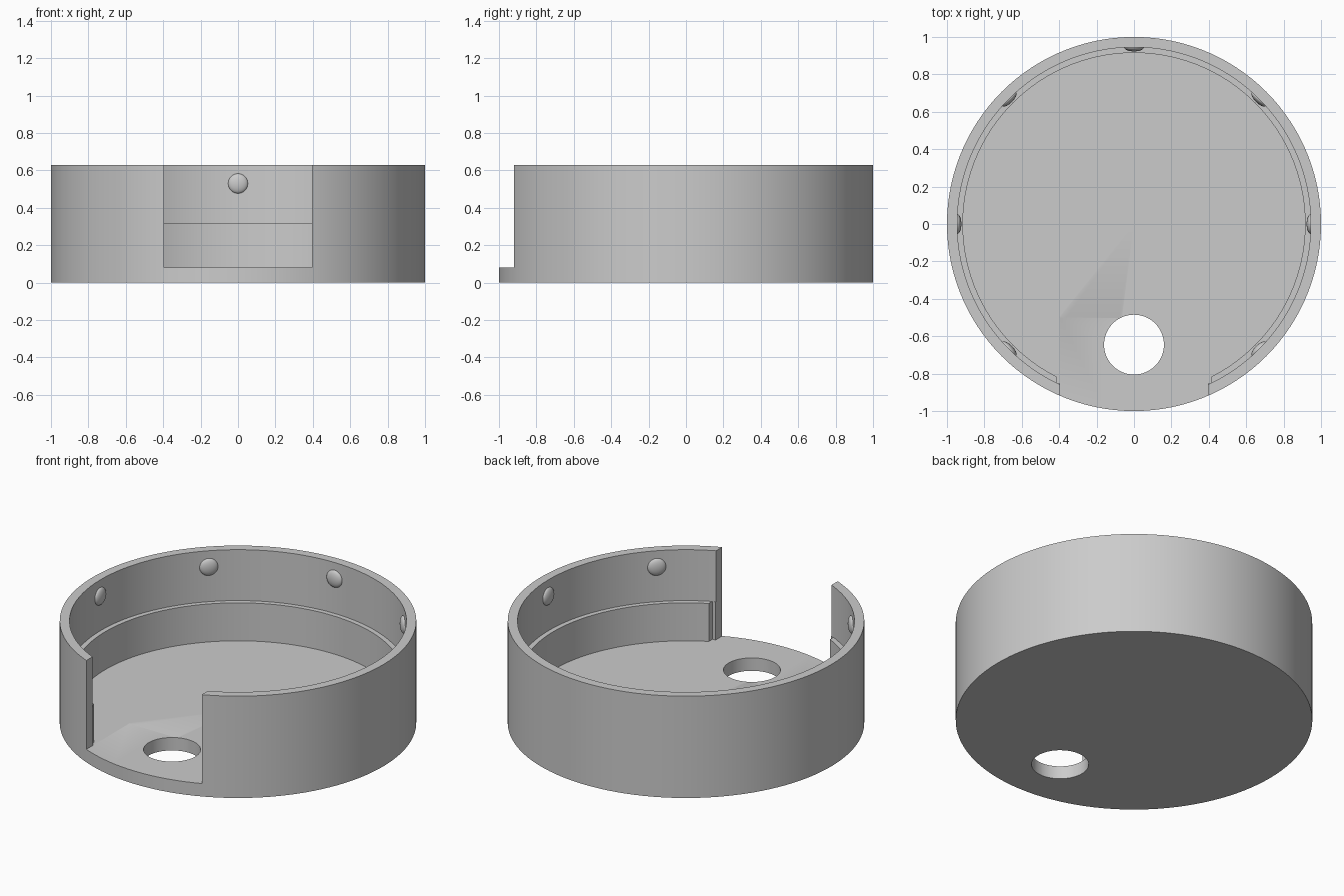
import bpy, bmesh, math

if "Cube" in bpy.data.objects:
    bpy.data.objects.remove(bpy.data.objects["Cube"], do_unlink=True)

# Single plain material
grey = bpy.data.materials.new("plain_grey")
grey.use_nodes = True
colour = (0.6, 0.6, 0.6, 1)
grey.diffuse_color = colour
grey.node_tree.nodes["Principled BSDF"].inputs["Base Color"].default_value = colour

HEIGHT, FLOOR, LEDGE = 0.63, 0.08, 0.315
BORE, LINER = 0.945, 0.915


def select(obj):
    bpy.ops.object.select_all(action="DESELECT")
    obj.select_set(True)
    bpy.context.view_layer.objects.active = obj


def revolve(name, profile, steps=120):
    """Spin a list of (radius, z) points about the z axis."""
    bm = bmesh.new()
    verts = [bm.verts.new((r, 0, z)) for r, z in profile]
    edges = [bm.edges.new(pair) for pair in zip(verts, verts[1:])]
    bmesh.ops.spin(bm, geom=verts + edges, cent=(0, 0, 0), axis=(0, 0, 1),
                   angle=math.tau, steps=steps, use_merge=True)
    bmesh.ops.remove_doubles(bm, verts=bm.verts, dist=1e-4)
    bmesh.ops.recalc_face_normals(bm, faces=bm.faces)
    mesh = bpy.data.meshes.new(name)
    bm.to_mesh(mesh)
    bm.free()
    obj = bpy.data.objects.new(name, mesh)
    bpy.context.collection.objects.link(obj)
    obj.data.materials.append(grey)
    return obj


def box(half_x, y0, y1, z0, z1):
    bpy.ops.mesh.primitive_cube_add(size=1, location=(0, (y0 + y1) / 2, (z0 + z1) / 2))
    obj = bpy.context.object
    obj.scale = (2 * half_x, y1 - y0, z1 - z0)
    return obj


def cut(target, cutter):
    cutter.hide_render = True
    bpy.context.view_layer.update()
    mod = target.modifiers.new("cut", "BOOLEAN")
    mod.operation, mod.solver, mod.object = "DIFFERENCE", "EXACT", cutter
    select(target)
    bpy.ops.object.modifier_apply(modifier=mod.name)
    bpy.data.objects.remove(cutter, do_unlink=True)


# Round tray with a stepped inner wall
tray = revolve("tray_body", [(0, 0), (1, 0), (1, HEIGHT), (BORE, HEIGHT), (BORE, LEDGE),
                             (LINER, LEDGE), (LINER, FLOOR), (0, FLOOR)])

# Front doorway, with the lower liner trimmed a little wider
cut(tray, box(0.395, -1.2, -0.5, FLOOR, 0.8))
cut(tray, box(0.415, -0.853, -0.5, FLOOR, LEDGE + 0.001))

# Round hole through the floor
bpy.ops.mesh.primitive_cylinder_add(vertices=64, radius=0.16, depth=0.4, location=(0, -0.645, 0))
cut(tray, bpy.context.object)
select(tray)
bpy.ops.object.shade_smooth_by_angle(angle=math.radians(30))

# Snap bumps around the upper wall, none in the doorway
for i in range(-1, 6):
    a = i * math.pi / 4
    bpy.ops.mesh.primitive_uv_sphere_add(
        segments=32, ring_count=16, radius=0.053, rotation=(0, 0, a),
        location=(BORE * math.cos(a), BORE * math.sin(a), 0.53))
    bump = bpy.context.object
    bump.name = f"snap_bump_{i + 2}"
    bump.scale.x = 0.42
    bump.data.materials.append(grey)
    bpy.ops.object.shade_smooth()
